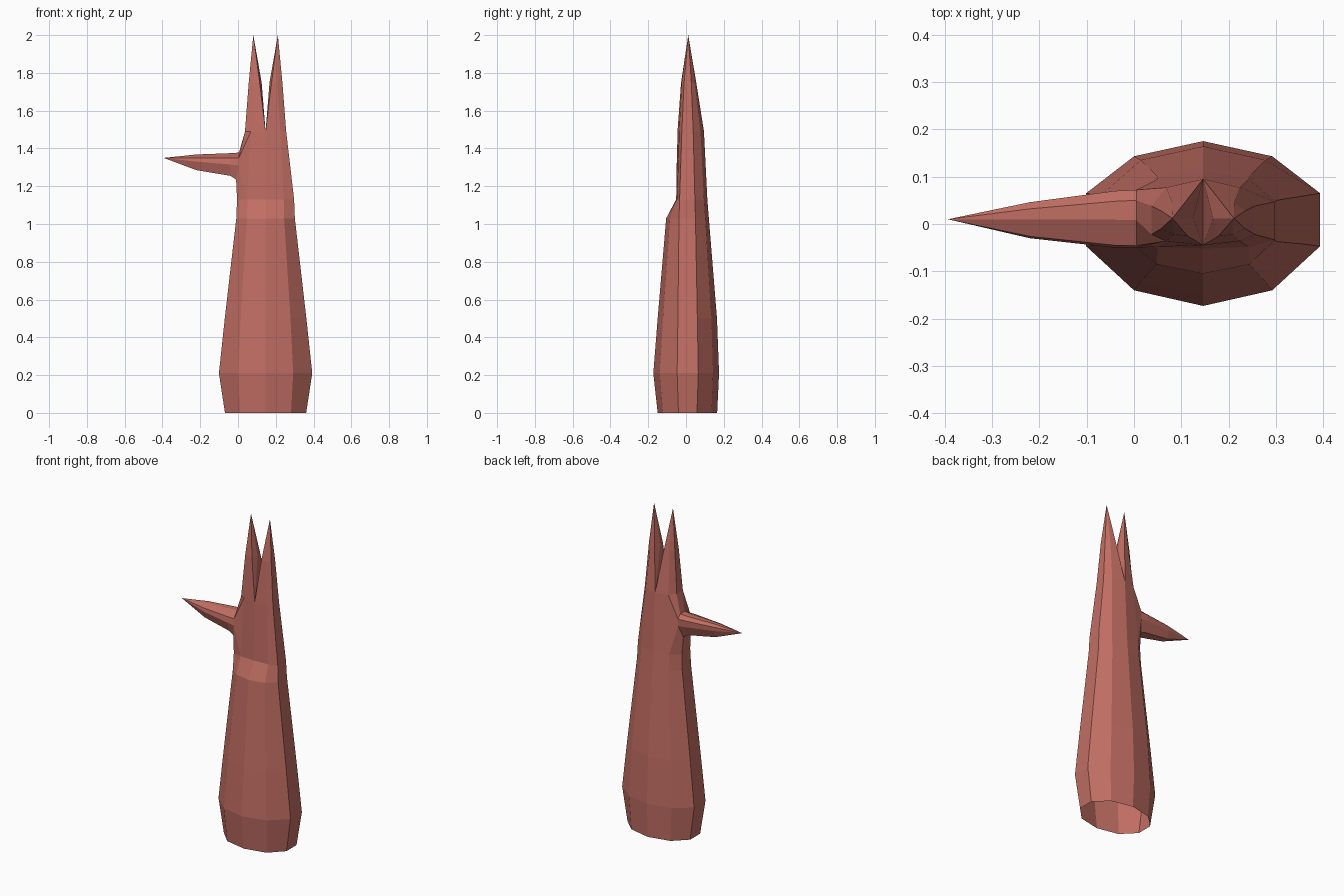
import bpy, bmesh

CX = 0.146   # centre line of the body
CY = 0.012   # depth of the tips

bm = bmesh.new()


def ring(z, w, s, yf, yfs, yl, yr, ybs, yb):
    """Ten-sided, left-right symmetric cross-section of the body."""
    pts = [(0, yf), (s, yfs), (w, yl), (w, yr), (s, ybs), (0, yb),
           (-s, ybs), (-w, yr), (-w, yl), (-s, yfs)]
    return [bm.verts.new((CX + x, y, z)) for x, y in pts]


def loft(a, b, skip=()):
    n = len(a)
    for i in range(n):
        if i not in skip:
            j = (i + 1) % n
            bm.faces.new((a[i], a[j], b[j], b[i]))


def close(a, tip):
    for i in range(len(a)):
        bm.faces.new((a[i], a[(i + 1) % len(a)], tip))


# Body, open at the bottom, with a hole on the left for the arm
rings = [
    ring(0.00, 0.215, 0.135, -0.150, -0.122, -0.040, 0.058, 0.135, 0.165),
    ring(0.21, 0.247, 0.146, -0.173, -0.140, -0.047, 0.065, 0.143, 0.175),
    ring(0.50, 0.216, 0.132, -0.150, -0.122, -0.043, 0.060, 0.135, 0.164),
    ring(1.03, 0.155, 0.098, -0.105, -0.085, -0.037, 0.050, 0.102, 0.121),
    ring(1.13, 0.151, 0.096, -0.052, -0.048, -0.034, 0.047, 0.095, 0.113),
    ring(1.49, 0.109, 0.078, -0.045, -0.036, -0.022, 0.038, 0.077, 0.095),
]
for k in range(len(rings) - 1):
    loft(rings[k], rings[k + 1], skip=(6, 7, 8) if k == 4 else ())

# Two pointed ears sharing the valley edge
top = rings[-1]
for side, ids in ((1, (0, 1, 2, 3, 4, 5)), (-1, (0, 9, 8, 7, 6, 5))):
    base = [top[i] for i in ids]
    outline = [(0.032, -0.026), (0.062, -0.022), (0.089, -0.010),
               (0.089, 0.028), (0.066, 0.046), (0.032, 0.054), (0.021, CY)]
    mid = [bm.verts.new((CX + side * x, y, 1.75)) for x, y in outline]
    for i in range(5):
        bm.faces.new((base[i], base[i + 1], mid[i + 1], mid[i]))
    bm.faces.new((base[5], mid[6], mid[5]))
    bm.faces.new((base[5], base[0], mid[6]))
    bm.faces.new((base[0], mid[0], mid[6]))
    close(mid, bm.verts.new((CX + side * 0.065, CY, 2.0)))

# Arm growing out of the hole and tapering to a point
low, high = rings[4], rings[5]
hole = [low[9], low[8], low[7], low[6], high[6], high[7], high[8], high[9]]
sections = [
    [(0.005, -0.050, 1.31), (-0.010, -0.030, 1.235), (-0.010, 0.040, 1.235),
     (0.005, 0.070, 1.31), (0.005, 0.072, 1.355), (0.005, 0.050, 1.378),
     (0.005, 0.008, 1.378), (0.005, -0.046, 1.35)],
    [(-0.04, -0.050, 1.315), (-0.04, -0.028, 1.255), (-0.04, 0.040, 1.255),
     (-0.04, 0.068, 1.315), (-0.04, 0.070, 1.355), (-0.04, 0.048, 1.375),
     (-0.04, 0.009, 1.375), (-0.04, -0.045, 1.35)],
    [(-0.22, -0.030, 1.33), (-0.22, -0.012, 1.285), (-0.22, 0.026, 1.285),
     (-0.22, 0.044, 1.33), (-0.22, 0.046, 1.355), (-0.22, 0.032, 1.368),
     (-0.22, 0.010, 1.368), (-0.22, -0.026, 1.35)],
]
prev = hole
for sec in sections:
    cur = [bm.verts.new(p) for p in sec]
    loft(prev, cur)
    prev = cur
close(prev, bm.verts.new((-0.393, 0.010, 1.35)))

bmesh.ops.recalc_face_normals(bm, faces=bm.faces[:])
mesh = bpy.data.meshes.new("spiked_column")
bm.to_mesh(mesh)
bm.free()

# Single flat colour
clay = bpy.data.materials.new("clay_red")
clay.diffuse_color = (0.53, 0.155, 0.125, 1.0)
mesh.materials.append(clay)

obj = bpy.data.objects.new("spiked_column", mesh)
bpy.context.collection.objects.link(obj)
